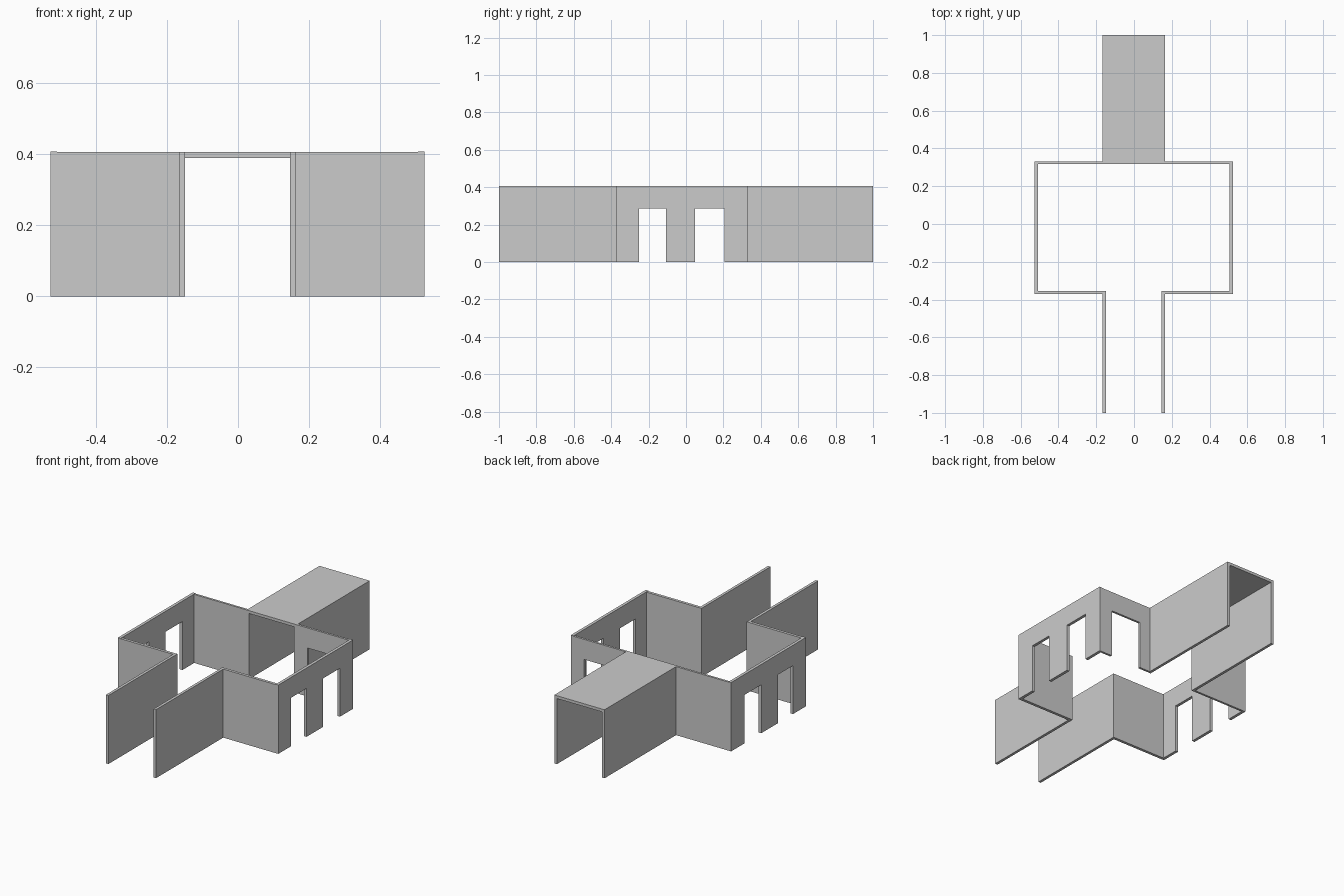
import bpy, bmesh
from mathutils import Vector

if "Cube" in bpy.data.objects:
    bpy.data.objects.remove(bpy.data.objects["Cube"])

H = 0.406        # wall height
SIDE_H = 0.408   # side walls stand a hair taller
DOOR_H = 0.287   # door head height
CX = -0.0015     # symmetry line of the plan


def wall(name, axis, a0, a1, b0, b1, height=H, doors=()):
    """Wall running along axis from a0 to a1, thick from b0 to b1, with door gaps."""
    profile = [(a0, 0)]
    for d0, d1 in doors:
        profile += [(d0, 0), (d0, DOOR_H), (d1, DOOR_H), (d1, 0)]
    profile += [(a1, 0), (a1, height), (a0, height)]
    put = (lambda a, b, z: (a, b, z)) if axis == 'x' else (lambda a, b, z: (b, a, z))
    bm = bmesh.new()
    face = bm.faces.new([bm.verts.new(put(a, b0, z)) for a, z in profile])
    ext = bmesh.ops.extrude_face_region(bm, geom=[face])
    moved = [g for g in ext['geom'] if isinstance(g, bmesh.types.BMVert)]
    bmesh.ops.translate(bm, verts=moved, vec=Vector(put(0, b1 - b0, 0)))
    bmesh.ops.recalc_face_normals(bm, faces=bm.faces)
    mesh = bpy.data.meshes.new(name)
    bm.to_mesh(mesh)
    bm.free()
    obj = bpy.data.objects.new(name, mesh)
    bpy.context.collection.objects.link(obj)
    return obj


OUT, INN = 0.5255, 0.508            # room half width, outside and inside
HALL_OUT, HALL_IN = 0.1645, 0.148   # corridor half width, outside and inside
SIDE_DOORS = [(-0.25, -0.107), (0.048, 0.207)]

for side, s in (("left", -1), ("right", 1)):
    def span(p, q):
        return sorted((CX + s * p, CX + s * q))

    # room side wall with two doorways
    wall(f"room_side_wall_{side}", 'y', -0.371, 0.33, *span(INN, OUT), SIDE_H, SIDE_DOORS)
    # room front and back walls; only the right back wall has a doorway
    wall(f"room_front_wall_{side}", 'x', *span(HALL_IN, INN), -0.371, -0.354)
    wall(f"room_back_wall_{side}", 'x', *span(HALL_IN, INN), 0.317, 0.33,
         doors=[(0.235, 0.437)] if s > 0 else [])
    # corridor walls, front and back
    wall(f"front_corridor_wall_{side}", 'y', -1, -0.371, *span(HALL_IN, HALL_OUT))
    wall(f"back_corridor_wall_{side}", 'y', 0.33, 1, *span(HALL_IN, HALL_OUT))

# roof over the back corridor, fitted between its walls
roof = wall("back_corridor_roof", 'x', CX - HALL_IN, CX + HALL_IN, 0.317, 1, 0.017)
roof.location.z = H - 0.017
